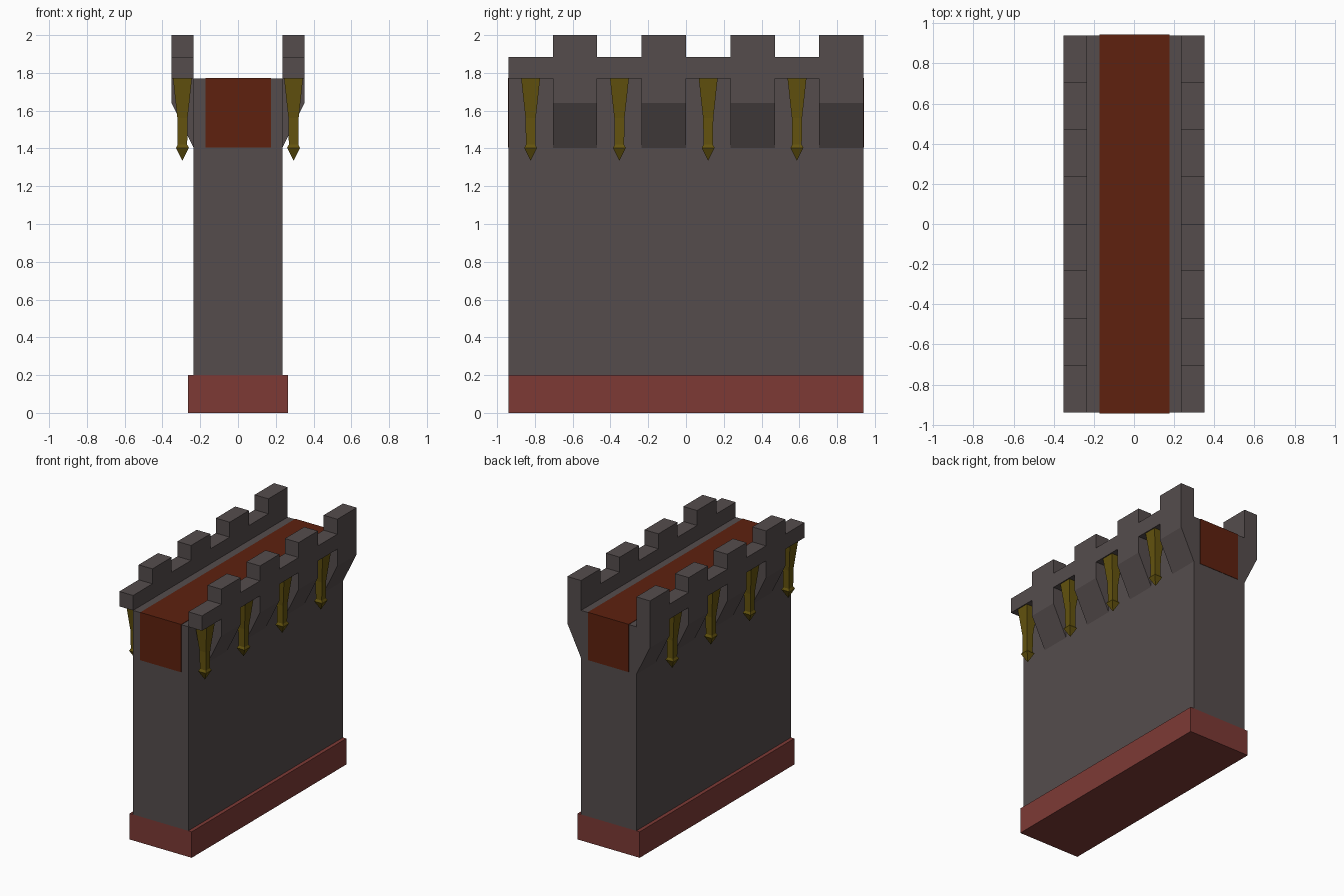
import bpy, bmesh
from mathutils import Vector

if "Cube" in bpy.data.objects:
    bpy.data.objects.remove(bpy.data.objects["Cube"])

HALF_LEN = 0.94      # wall runs along y
SEG = HALF_LEN / 4   # width of one merlon or one gap
WALK = 1.77          # height of the walkway


def material(name, rgb):
    m = bpy.data.materials.new(name)
    m.diffuse_color = (*rgb, 1)
    m.use_nodes = True
    m.node_tree.nodes["Principled BSDF"].inputs["Base Color"].default_value = m.diffuse_color
    return m


STONE = material("grey stone", (0.090, 0.073, 0.073))
BASE = material("red brick", (0.205, 0.042, 0.036))
CARPET = material("rust carpet", (0.112, 0.015, 0.0045))
GOLD = material("dark gold", (0.127, 0.087, 0.0045))


def finish(name, bm, mat):
    bmesh.ops.recalc_face_normals(bm, faces=bm.faces)
    me = bpy.data.meshes.new(name)
    bm.to_mesh(me)
    bm.free()
    me.materials.append(mat)
    ob = bpy.data.objects.new(name, me)
    bpy.context.collection.objects.link(ob)
    return ob


def prism(name, points, offset, mat):
    """Extrude a closed outline of 3D points along offset."""
    bm = bmesh.new()
    face = bm.faces.new([bm.verts.new(p) for p in points])
    ext = bmesh.ops.extrude_face_region(bm, geom=[face])["geom"]
    verts = [g for g in ext if isinstance(g, bmesh.types.BMVert)]
    bmesh.ops.translate(bm, verts=verts, vec=Vector(offset))
    return finish(name, bm, mat)


def along_y(name, xz, y0, y1, mat):
    return prism(name, [(x, y0, z) for x, z in xz], (0, y1 - y0, 0), mat)


def rect(x0, x1, z0, z1):
    return [(x0, z0), (x1, z0), (x1, z1), (x0, z1)]


def pendant(name, x, y):
    """Square hanging ornament: flared top, slim shaft, pointed tip."""
    bm = bmesh.new()
    rings = []
    for z, r in ((WALK, 0.050), (1.56, 0.027), (1.42, 0.025), (1.403, 0.034)):
        rings.append([bm.verts.new((x + a * r, y + b * r, z))
                      for a, b in ((-1, -1), (1, -1), (1, 1), (-1, 1))])
    tip = bm.verts.new((x, y, 1.335))
    bm.faces.new(rings[0])
    for i in range(4):
        j = (i + 1) % 4
        for up, low in zip(rings, rings[1:]):
            bm.faces.new((up[i], up[j], low[j], low[i]))
        bm.faces.new((rings[-1][i], rings[-1][j], tip))
    return finish(name, bm, GOLD)


# Plinth and main wall
along_y("plinth", rect(-0.264, 0.264, 0, 0.2), -HALF_LEN, HALF_LEN, BASE)
along_y("wall_body", rect(-0.235, 0.235, 0.2, WALK), -HALF_LEN, HALF_LEN, STONE)

# Carpet over the walkway, hanging down both ends
along_y("carpet_top", rect(-0.172, 0.176, WALK, WALK + 0.003),
        -HALF_LEN - 0.003, HALF_LEN + 0.003, CARPET)
for end, s in (("front", -1), ("back", 1)):
    along_y("carpet_" + end, rect(-0.172, 0.176, 1.405, WALK),
            s * HALF_LEN, s * (HALF_LEN + 0.003), CARPET)

# Stepped outline of the battlements: gap, merlon, gap, merlon ...
outline = [(-HALF_LEN, WALK)]
for i in range(8):
    z = 2.0 if i % 2 else 1.885
    outline += [(-HALF_LEN + i * SEG, z), (-HALF_LEN + (i + 1) * SEG, z)]
outline.append((HALF_LEN, WALK))

for side, s in (("left", -1), ("right", 1)):
    prism("parapet_" + side, [(s * 0.235, y, z) for y, z in outline],
          (s * 0.117, 0, 0), STONE)
    corbel = [(s * 0.235, WALK), (s * 0.352, WALK), (s * 0.352, 1.64), (s * 0.235, 1.403)]
    for i in range(4):
        y = -HALF_LEN + 2 * i * SEG
        # Corbel under each merlon, pendant under each gap
        along_y(f"corbel_{side}_{i + 1}", corbel, y + SEG, y + 2 * SEG, STONE)
        pendant(f"pendant_{side}_{i + 1}", s * 0.294, y + SEG / 2)
